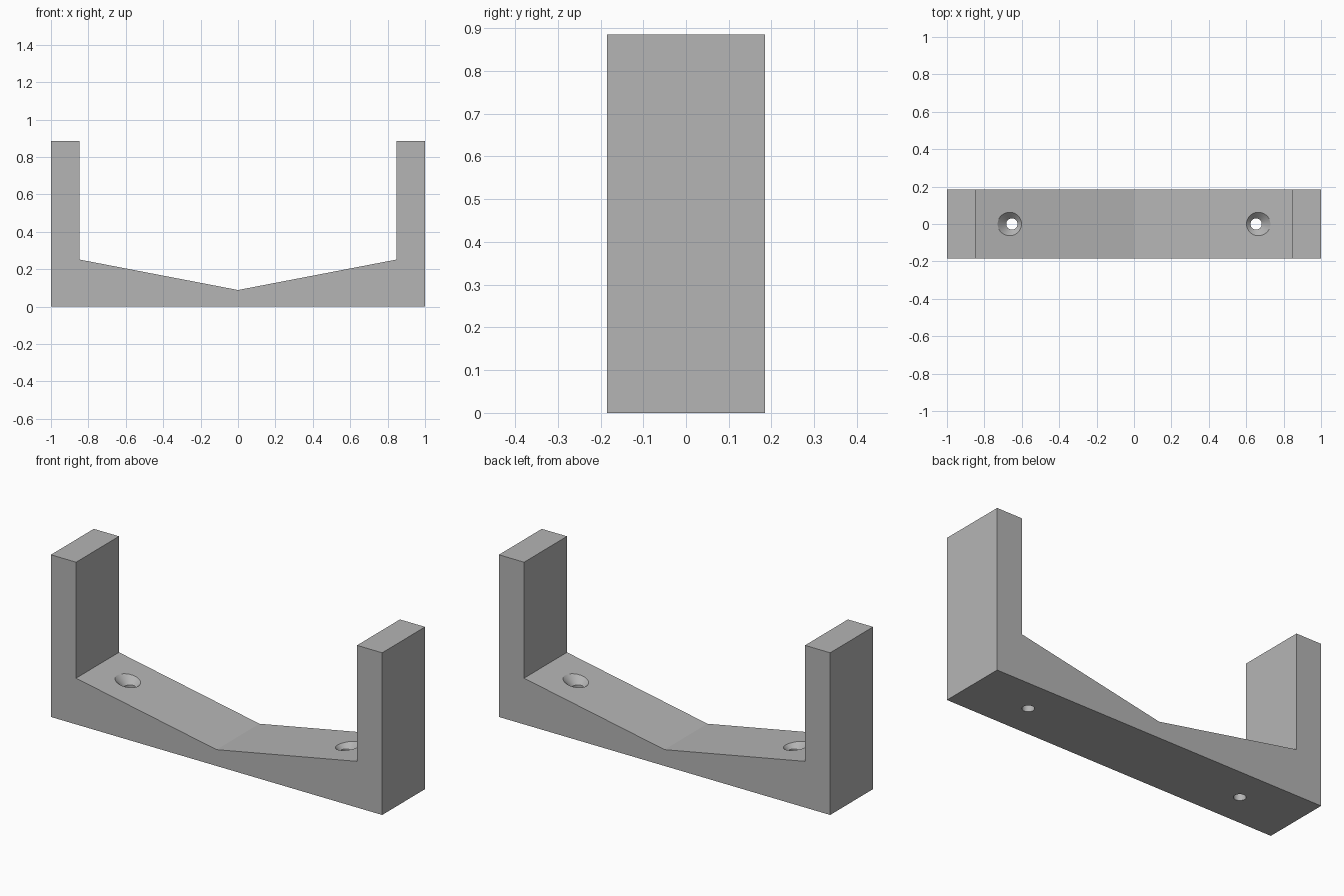
import bpy
import bmesh
import math

default_cube = bpy.data.objects.get("Cube")
if default_cube:
    bpy.data.objects.remove(default_cube, do_unlink=True)

HALF_DEPTH = 0.185
HEIGHT = 0.885
INNER_X = 0.848
HOLE_X = 0.653
HOLE_R = 0.03
SINK_Z = 0.183   # where the countersink starts to widen

grey = bpy.data.materials.new("plain grey")
grey.use_nodes = True
colour = (0.46, 0.46, 0.46, 1)
grey.diffuse_color = colour
grey.node_tree.nodes["Principled BSDF"].inputs["Base Color"].default_value = colour


def make_object(name, bm):
    bmesh.ops.recalc_face_normals(bm, faces=bm.faces)
    mesh = bpy.data.meshes.new(name)
    bm.to_mesh(mesh)
    bm.free()
    mesh.materials.append(grey)
    obj = bpy.data.objects.new(name, mesh)
    bpy.context.collection.objects.link(obj)
    return obj


def make_bracket():
    """U-shaped profile with a shallow V floor, extruded through the depth."""
    right = [(1, 0), (1, HEIGHT), (INNER_X, HEIGHT), (INNER_X, 0.252)]
    left = [(-x, z) for x, z in reversed(right)]
    profile = right + [(0, 0.089)] + left
    bm = bmesh.new()
    face = bm.faces.new([bm.verts.new((x, -HALF_DEPTH, z)) for x, z in profile])
    extruded = bmesh.ops.extrude_face_region(bm, geom=[face])["geom"]
    verts = [v for v in extruded if isinstance(v, bmesh.types.BMVert)]
    bmesh.ops.translate(bm, verts=verts, vec=(0, 2 * HALF_DEPTH, 0))
    return make_object("bracket", bm)


def make_hole_cutter(side):
    """Vertical screw hole opening into a 90 degree countersink."""
    flare = 0.12
    outline = [(0, -0.1), (HOLE_R, -0.1), (HOLE_R, SINK_Z),
               (HOLE_R + flare, SINK_Z + flare), (0, SINK_Z + flare)]
    bm = bmesh.new()
    verts = [bm.verts.new((r, 0, z)) for r, z in outline]
    edges = [bm.edges.new(pair) for pair in zip(verts, verts[1:])]
    bmesh.ops.spin(bm, geom=verts + edges, cent=(0, 0, 0), axis=(0, 0, 1),
                   angle=math.tau, steps=48, use_duplicate=False)
    bmesh.ops.remove_doubles(bm, verts=bm.verts, dist=0.0001)
    bmesh.ops.translate(bm, verts=bm.verts, vec=(side * HOLE_X, 0, 0))
    cutter = make_object("screw_hole_cutter", bm)
    cutter.hide_render = True
    return cutter


bracket = make_bracket()
bpy.context.view_layer.objects.active = bracket
bracket.select_set(True)

# Drill the two countersunk screw holes
for side in (-1, 1):
    cutter = make_hole_cutter(side)
    cut = bracket.modifiers.new("screw hole", "BOOLEAN")
    cut.operation = "DIFFERENCE"
    cut.solver = "EXACT"
    cut.object = cutter
    bpy.ops.object.modifier_apply(modifier=cut.name)
    bpy.data.objects.remove(cutter, do_unlink=True)

# Smooth the hole walls, keep the V floor crease sharp
bpy.ops.object.shade_smooth_by_angle(angle=math.radians(15))
